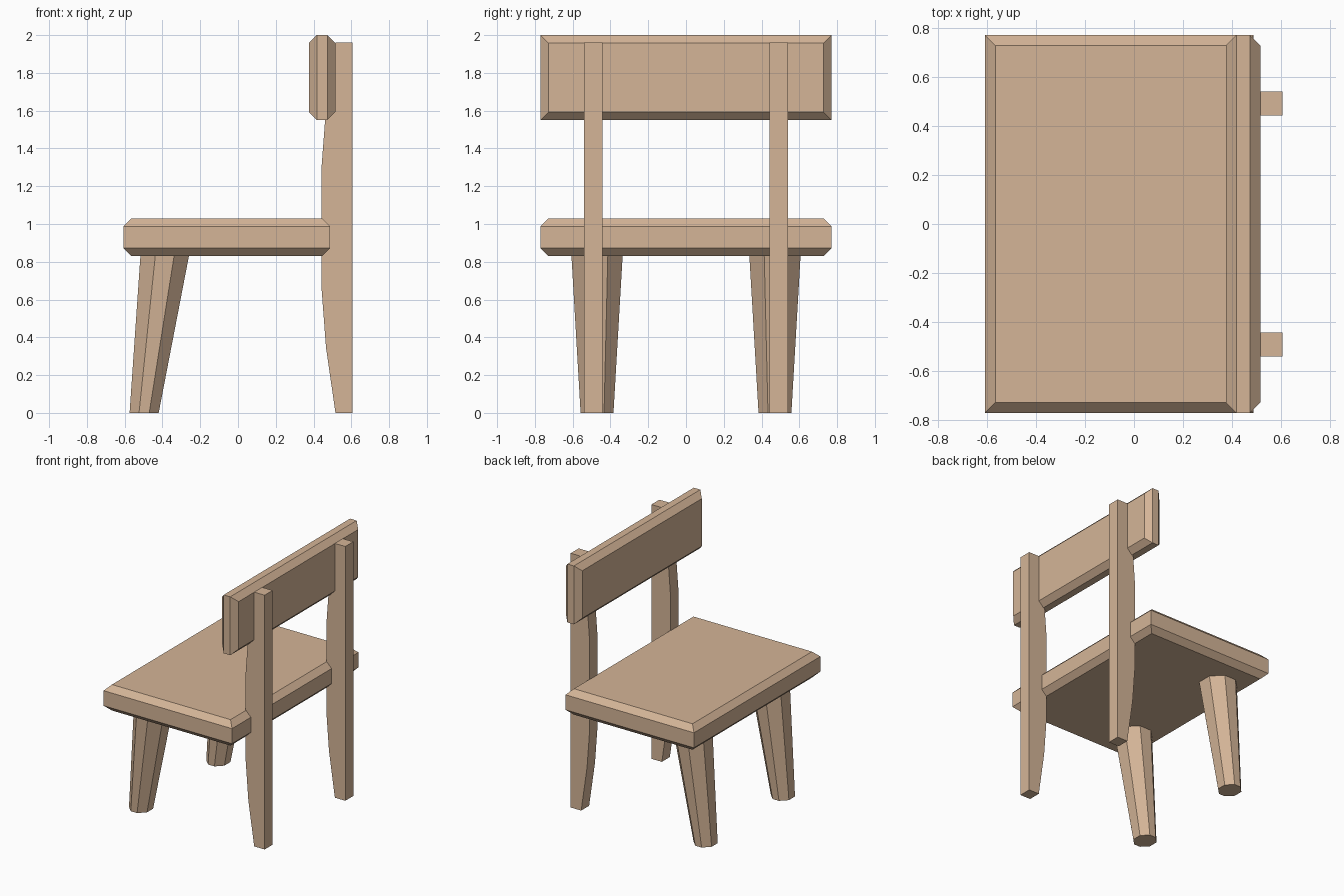
import bpy

if "Cube" in bpy.data.objects:
    bpy.data.objects.remove(bpy.data.objects["Cube"])

wood = bpy.data.materials.new("light wood")
wood.diffuse_color = (0.66, 0.46, 0.31, 1)
wood.use_nodes = True
wood.node_tree.nodes["Principled BSDF"].inputs["Base Color"].default_value = wood.diffuse_color


def loft(name, rings):
    """Solid through matching rings of points, capped at both ends."""
    n = len(rings[0])
    verts = [p for r in rings for p in r]
    faces = [tuple(range(n))[::-1],
             tuple(range(n * (len(rings) - 1), n * len(rings)))]
    for k in range(len(rings) - 1):
        for i in range(n):
            j = (i + 1) % n
            faces.append((k * n + i, k * n + j, (k + 1) * n + j, (k + 1) * n + i))
    mesh = bpy.data.meshes.new(name)
    mesh.from_pydata(verts, [], faces)
    mesh.materials.append(wood)
    obj = bpy.data.objects.new(name, mesh)
    bpy.context.collection.objects.link(obj)
    return obj


def slab(u0, u1, v0, v1, w0, w1, c):
    """Box rings along w, with edges of both end faces chamfered by c."""
    rings = []
    for w, i in ((w0, c), (w0 + c, 0), (w1 - c, 0), (w1, c)):
        rings.append([(u0 + i, v0 + i, w), (u1 - i, v0 + i, w),
                      (u1 - i, v1 - i, w), (u0 + i, v1 - i, w)])
    return rings


def octagon(cx, cy, hx, hy, c, z):
    """Rectangle with cut corners."""
    return [(cx + a, cy + b, z) for a, b in (
        (hx - c, -hy), (hx, -hy + c), (hx, hy - c), (hx - c, hy),
        (-hx + c, hy), (-hx, hy - c), (-hx, -hy + c), (-hx + c, -hy))]


# seat: chamfered top and bottom
loft("seat", slab(-0.607, 0.488, -0.77, 0.77, 0.83, 1.03, 0.042))

# backrest: same slab, turned so its chamfered faces look along x
rest = slab(-0.77, 0.77, 1.55, 2.0, 0.375, 0.515, 0.042)
loft("backrest", [[(w, u, v) for u, v, w in ring] for ring in rest])

# back post profile (x, z), front edge bowed forward
half = [(0.516, 0), (0.466, 0.345), (0.443, 0.65)]
post = half + [(x, 1.96 - z) for x, z in reversed(half)] + [(0.605, 1.96), (0.605, 0)]

for side, s in (("right", -1), ("left", 1)):
    # back post
    y0, y1 = sorted((s * 0.443, s * 0.54))
    loft(side + "_back_post", [[(x, y, z) for x, z in post[::1]] for y in (y1, y0)])
    # front leg: tapered octagon leaning back under the seat
    loft(side + "_front_leg", [
        octagon(-0.497, s * 0.471, 0.077, 0.087, 0.05, 0),
        octagon(-0.387, s * 0.471, 0.129, 0.136, 0.079, 0.84)])

# consistent outward normals
import bmesh
for obj in bpy.data.objects:
    bm = bmesh.new()
    bm.from_mesh(obj.data)
    bmesh.ops.recalc_face_normals(bm, faces=bm.faces)
    bm.to_mesh(obj.data)
    bm.free()
